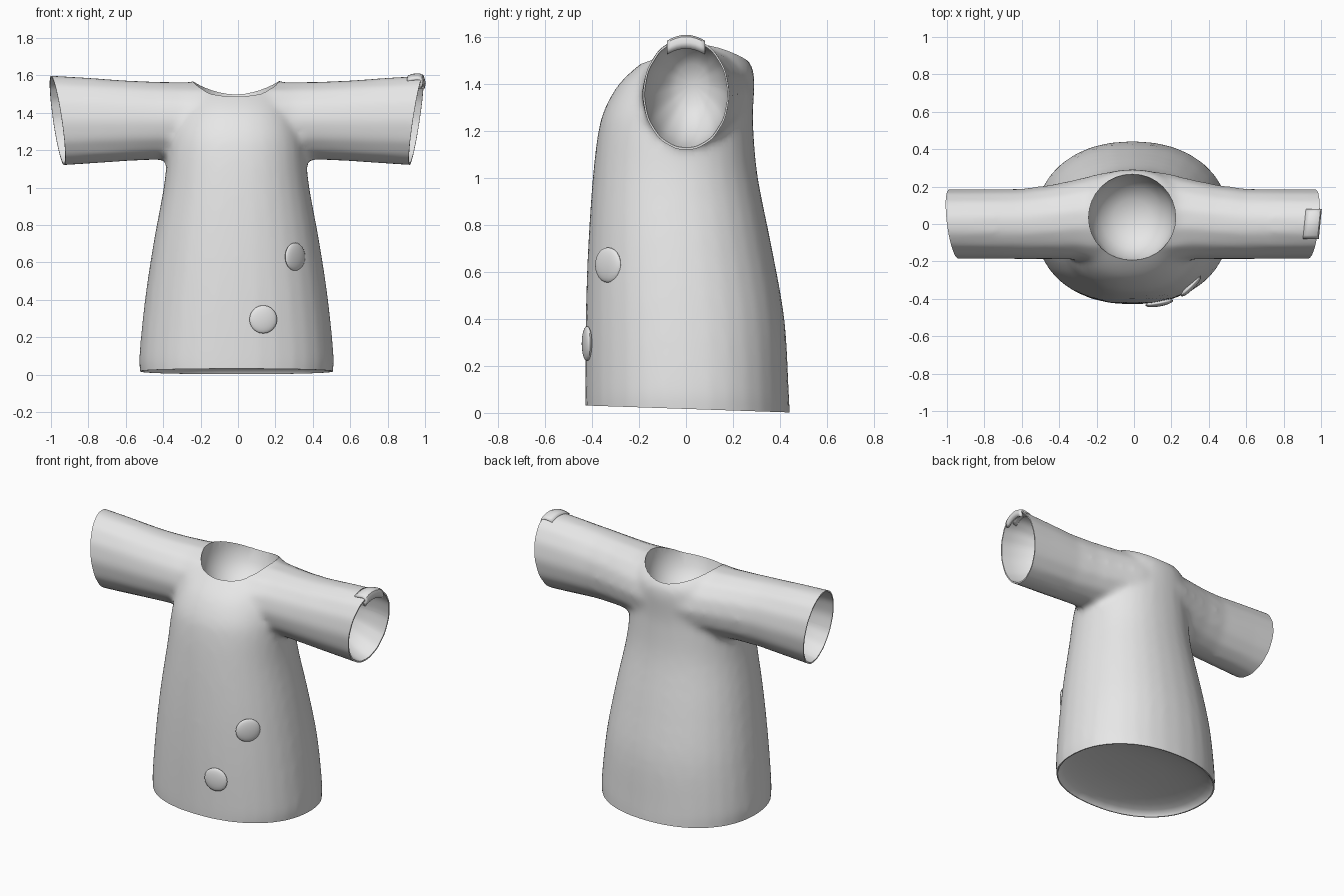
import bpy, bmesh
from math import sin, cos, pi, radians, copysign
from mathutils import Vector, Matrix

if "Cube" in bpy.data.objects:
    bpy.data.objects.remove(bpy.data.objects["Cube"])

cloth = bpy.data.materials.new("plain grey cloth")
cloth.use_nodes = True
cloth.diffuse_color = (0.8, 0.8, 0.8, 1)
bsdf = next(n for n in cloth.node_tree.nodes if n.type == "BSDF_PRINCIPLED")
bsdf.inputs["Base Color"].default_value = (0.8, 0.8, 0.8, 1)


def make_object(name, bm):
    mesh = bpy.data.meshes.new(name)
    bm.to_mesh(mesh)
    bm.free()
    obj = bpy.data.objects.new(name, mesh)
    bpy.context.collection.objects.link(obj)
    return obj


def finish(obj, angle=40):
    obj.data.materials.clear()
    obj.data.materials.append(cloth)
    bpy.ops.object.select_all(action="DESELECT")
    obj.select_set(True)
    bpy.context.view_layer.objects.active = obj
    bpy.ops.object.shade_smooth_by_angle(angle=radians(angle))


def ring(sides, power=2.0):
    """Unit superellipse outline."""
    pts = []
    for i in range(sides):
        c, s = cos(2 * pi * i / sides), sin(2 * pi * i / sides)
        pts.append((copysign(abs(c) ** (2 / power), c),
                    copysign(abs(s) ** (2 / power), s)))
    return pts


def smooth_rows(rows, steps=4):
    """Extra rows between the given ones along a smooth spline."""
    rows = [Vector(r) for r in rows]
    out = []
    for i in range(len(rows) - 1):
        a, b = rows[i], rows[i + 1]
        before, after = rows[max(i - 1, 0)], rows[min(i + 2, len(rows) - 1)]
        for k in range(steps):
            t = k / steps
            out.append(a + (b - before) * (t * (1 - t) ** 2 / 2)
                       + (b - a) * (t * t * (3 - 2 * t))
                       - (after - a) * (t * t * (1 - t) / 2))
    return out + [rows[-1]]


def loft(bm, rings):
    """Skin a list of point rings and cap both ends."""
    rows = [[bm.verts.new(p) for p in r] for r in rings]
    n = len(rows[0])
    for a, b in zip(rows, rows[1:]):
        for i in range(n):
            j = (i + 1) % n
            bm.faces.new((a[i], a[j], b[j], b[i]))
    bm.faces.new(rows[0])
    bm.faces.new(rows[-1])
    bmesh.ops.recalc_face_normals(bm, faces=bm.faces)


# Robe body: height, half width, front y, back y
body = [(-0.15, 0.51, -0.425, 0.445), (0.0, 0.515, -0.428, 0.442),
        (0.1, 0.52, -0.43, 0.438), (0.4, 0.49, -0.428, 0.42),
        (0.7, 0.445, -0.418, 0.367), (1.0, 0.39, -0.398, 0.307),
        (1.2, 0.367, -0.374, 0.288), (1.3, 0.35, -0.345, 0.287),
        (1.4, 0.32, -0.287, 0.293), (1.48, 0.29, -0.203, 0.28),
        (1.55, 0.25, -0.1, 0.215), (1.585, 0.2, -0.03, 0.13)]
robe_bm = bmesh.new()
loft(robe_bm, [[(x * w - 0.008, (f + b) / 2 + y * (b - f) / 2, z)
                for x, y in ring(32, 2.2)] for z, w, f, b in smooth_rows(body)])

# Sleeves: one tube through both shoulders
# distance from middle, centre y, half depth, half height
half = [(0.15, 0.03, 0.25, 0.21), (0.3, 0.025, 0.217, 0.21), (0.45, 0.01, 0.2, 0.213),
        (0.6, 0, 0.19, 0.22), (0.85, 0, 0.187, 0.238), (1.15, 0, 0.187, 0.256)]
tube = [(-x, c, d, h) for x, c, d, h in reversed(half)] + half
loft(robe_bm, [[(x, c + y * d, 1.357 + z * h) for y, z in ring(14)] for x, c, d, h in tube])
robe = make_object("robe", robe_bm)

# Neck hollow cutter
neck_bm = bmesh.new()
loft(neck_bm, [[(x * r - 0.01, y * r + 0.035, z) for x, y in ring(32)]
               for z, r in [(1.8, 0.235), (1.5, 0.232), (1.42, 0.212),
                            (1.35, 0.165), (1.31, 0.1), (1.295, 0.03)]])
neck_cutter = make_object("neck_cutter", neck_bm)
neck_cutter.hide_render = True

# Blend body and sleeves, then cut the neck
mod = robe.modifiers.new("blend", "REMESH")
mod.mode, mod.voxel_size = "VOXEL", 0.02
mod = robe.modifiers.new("soften", "SMOOTH")
mod.factor, mod.iterations = 0.5, 10
mod = robe.modifiers.new("neck", "BOOLEAN")
mod.operation, mod.solver, mod.object = "DIFFERENCE", "EXACT", neck_cutter
bpy.context.view_layer.update()
deps = bpy.context.evaluated_depsgraph_get()
shaped = bpy.data.meshes.new_from_object(robe.evaluated_get(deps))
robe.modifiers.clear()
robe.data = shaped
bpy.data.objects.remove(neck_cutter)


def open_end(bm, point, outward, depth, rim):
    """Trim flat at a plane, then hollow the end into a rounded pocket."""
    outward = Vector(outward).normalized()
    cut = bmesh.ops.bisect_plane(bm, geom=bm.verts[:] + bm.edges[:] + bm.faces[:],
                                 plane_co=point, plane_no=outward, clear_outer=True)
    edges = [e for e in cut["geom_cut"]
             if isinstance(e, bmesh.types.BMEdge) and e.is_boundary]
    verts = {v for e in edges for v in e.verts}
    centre = sum((v.co for v in verts), Vector()) / len(verts)
    size, sunk = 1.0, 0.0
    steps = [(rim, 0.0)] + [(rim * cos(a * pi / 16), sin(a * pi / 16)) for a in range(1, 8)]
    for scale, sink in steps:
        new = bmesh.ops.extrude_edge_only(bm, edges=edges)["geom"]
        edges = [e for e in new if isinstance(e, bmesh.types.BMEdge)]
        verts = [v for v in new if isinstance(v, bmesh.types.BMVert)]
        shift = -outward * depth * (sink - sunk)
        for v in verts:
            v.co = centre + (v.co - centre) * (scale / size) + shift
        centre = centre + shift
        size, sunk = scale, sink
    bmesh.ops.pointmerge(bm, verts=verts, merge_co=centre)


# Hem and both cuffs
bm = bmesh.new()
bm.from_mesh(robe.data)
open_end(bm, (0, 0, 0.017), (0, -0.034, -1), 0.08, 0.985)
open_end(bm, (0.953, 0, 1.36), (1, -0.1, -0.15), 0.28, 0.96)
open_end(bm, (-0.965, 0, 1.36), (-1, -0.13, -0.146), 0.28, 0.96)
bmesh.ops.recalc_face_normals(bm, faces=bm.faces)
bm.to_mesh(robe.data)
bm.free()
finish(robe)

# Buttons: flattened domes turned to follow the cloth
for name, place, turn in [("lower_button", (0.135, -0.422, 0.295), 10),
                          ("upper_button", (0.305, -0.332, 0.63), 46)]:
    bm = bmesh.new()
    bmesh.ops.create_uvsphere(bm, u_segments=24, v_segments=12, radius=0.075)
    bmesh.ops.transform(bm, verts=bm.verts, matrix=Matrix.Translation(place)
                        @ Matrix.Rotation(radians(turn), 4, "Z")
                        @ Matrix.Diagonal((1, 0.25, 1, 1)))
    finish(make_object(name, bm))

# Tab folded over the left cuff
profile = [(0.915, 1.6), (0.94, 1.608), (0.972, 1.611),
           (0.993, 1.603), (1.0, 1.58), (0.994, 1.552)]
bm = bmesh.new()
rows = [[bm.verts.new((x + 0.1 * (y - 0.04), y, z - 3.8 * y * y)) for x, z in profile]
        for y in [0.08 * i / 4 for i in range(-4, 5)]]
for a, b in zip(rows, rows[1:]):
    for i in range(len(profile) - 1):
        bm.faces.new((a[i], a[i + 1], b[i + 1], b[i]))
bmesh.ops.recalc_face_normals(bm, faces=bm.faces)
if sum(f.normal.z for f in bm.faces) < 0:
    bmesh.ops.reverse_faces(bm, faces=bm.faces)
tab = make_object("cuff_tab", bm)
mod = tab.modifiers.new("thickness", "SOLIDIFY")
mod.thickness, mod.offset = 0.02, -1
finish(tab)
